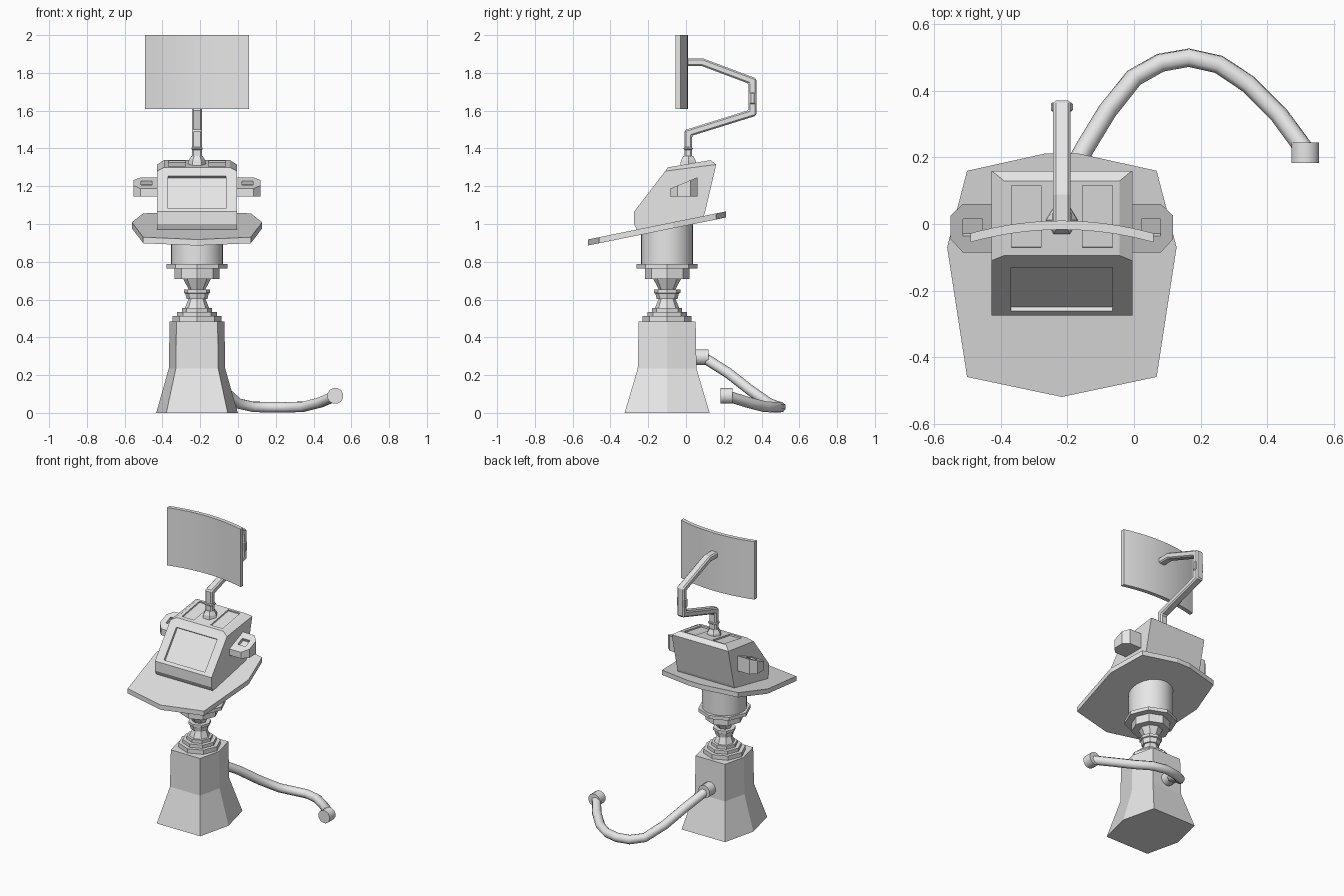
import bpy, bmesh, math
from mathutils import Vector, Matrix

if "Cube" in bpy.data.objects:
    bpy.data.objects.remove(bpy.data.objects["Cube"])

grey = bpy.data.materials.new("light_grey")
grey.use_nodes = True
grey.diffuse_color = (0.8, 0.8, 0.8, 1)
grey.node_tree.nodes["Principled BSDF"].inputs["Base Color"].default_value = (0.8, 0.8, 0.8, 1)

CX, CY = -0.217, -0.1          # axis of the column


def activate(ob):
    bpy.ops.object.select_all(action='DESELECT')
    ob.select_set(True)
    bpy.context.view_layer.objects.active = ob


def loft(name, rings, smooth=False, bevel=0):
    """Solid skinned through rings with equal point counts, capped at both ends."""
    bm = bmesh.new()
    vs = [[bm.verts.new(p) for p in ring] for ring in rings]
    n = len(vs[0])
    for a, b in zip(vs, vs[1:]):
        for i in range(n):
            j = (i + 1) % n
            bm.faces.new((a[i], a[j], b[j], b[i]))
    bm.faces.new(vs[0][::-1])
    bm.faces.new(vs[-1])
    bmesh.ops.recalc_face_normals(bm, faces=bm.faces)
    me = bpy.data.meshes.new(name)
    bm.to_mesh(me)
    bm.free()
    me.materials.append(grey)
    ob = bpy.data.objects.new(name, me)
    bpy.context.collection.objects.link(ob)
    if bevel:
        mod = ob.modifiers.new("bevel", 'BEVEL')
        mod.width, mod.segments = bevel, 1
    if smooth:
        activate(ob)
        bpy.ops.object.shade_smooth_by_angle(angle=math.radians(35))
    return ob


def prism_x(name, yz, x0, x1, bevel=0):
    return loft(name, [[(x, y, z) for y, z in yz] for x in (x0, x1)], bevel=bevel)


def turned(name, profile, sides, smooth=False):
    """Stack of (radius, height) rings round the column axis."""
    ang = [2 * math.pi * i / sides for i in range(sides)]
    return loft(name, [[(CX + r * math.cos(a), CY + r * math.sin(a), z) for a in ang]
                       for r, z in profile], smooth)


def cut(ob, centre, size, tilt):
    """Sink a box-shaped recess, tilted about x, into an object."""
    bm = bmesh.new()
    bmesh.ops.create_cube(bm, size=1, matrix=Matrix.Translation(centre)
                          @ Matrix.Rotation(tilt, 4, 'X') @ Matrix.Diagonal((*size, 1)))
    me = bpy.data.meshes.new("cutter")
    bm.to_mesh(me)
    bm.free()
    me.materials.append(grey)
    cutter = bpy.data.objects.new("cutter", me)
    cutter.hide_render = True
    bpy.context.collection.objects.link(cutter)
    mod = ob.modifiers.new("recess", 'BOOLEAN')
    mod.operation, mod.solver, mod.object = 'DIFFERENCE', 'EXACT', cutter
    activate(ob)
    bpy.ops.object.modifier_apply(modifier=mod.name)
    bpy.data.objects.remove(cutter)


# Six-sided pedestal, flared at the foot
hexagon = [(-.109, -.151), (.109, -.151), (.145, 0), (.109, .151), (-.109, .151), (-.145, 0)]
loft("pedestal", [[(CX + x * s, CY + y * s, z) for x, y in hexagon]
                  for s, z in ((1.49, 0), (1.03, .235), (1, .483))])

# Stepped rings, neck and swivel collar
for i, (r, z0, z1) in enumerate(((.13, .48, .512), (.105, .51, .534), (.08, .53, .555))):
    turned(f"base_ring_{i + 1}", [(r, z0), (r, z1)], 8)
turned("neck", [(.066, .55), (.042, .61), (.042, .65), (.075, .712)], 8)
turned("neck_collar", [(.055, .602), (.062, .632), (.07, .635), (.07, .652)], 8)
turned("lower_hub", [(.118, .71), (.118, .768)], 8)
turned("hub_flange", [(.162, .765), (.162, .788)], 8)
turned("upper_hub", [(.137, .785), (.137, 1.0)], 32, smooth=True)

# Sloping tray
half = [(0, -.52), (.285, -.46), (.345, -.07), (.285, .16), (.05, .212)]
outline = half + [(-x, y) for x, y in half[:0:-1]]
loft("tray", [[(CX + x, y, 1.0235 + .203 * y - t) for x, y in outline] for t in (.032, 0)])

# Console body with a recessed display
body = prism_x("console_body", [(-.275, 1.065), (-.275, 1.0), (-.255, .96), (.09, 1.03),
                                (.1, 1.06), (.16, 1.315), (-.11, 1.28)], -.428, -.005)
slope = math.atan2(.215, .165)
cut(body, (CX, -.196, 1.168), (.305, .216, .03), slope)

# Console lid with two shallow slots
def rect(x, y0, z0, y1, z1):
    return [(CX - x, y0, z0), (CX + x, y0, z0), (CX + x, y1, z1), (CX - x, y1, z1)]

lid = loft("console_lid", [rect(.211, -.11, 1.28, .16, 1.315),
                           rect(.174, -.095, 1.3, .13, 1.338)])
lid_tilt = math.atan2(.038, .225)
for side in (-1, 1):
    cut(lid, (CX + side * .107, .022, 1.325), (.09, .19, .03), lid_tilt)

# Side handles: wedges with a square well in the top
grip = [(.18, -.085), (.298, -.085), (.335, -.045), (.335, .025), (.298, .06), (.18, .06)]
for side, name in ((-1, "right_handle"), (1, "left_handle")):
    handle = loft(name, [[(CX + side * x, y, 1.145) for x, y in grip],
                         [(CX + side * x, y, 1.222 + .414 * y) for x, y in grip]])
    cut(handle, (CX + side * .268, -.012, 1.222), (.058, .055, .05), math.atan(.414))

# Jointed monitor arm: a mitred strip of constant width
path = [Vector(p) for p in ((.012, 1.31), (.012, 1.482), (.352, 1.588),
                            (.352, 1.757), (.085, 1.857), (-.005, 1.857))]
left, right = [], []
for i, p in enumerate(path):
    a = (p - path[max(i - 1, 0)]).normalized() if i else (path[1] - p).normalized()
    b = (path[i + 1] - p).normalized() if i < len(path) - 1 else a
    na, nb = Vector((-a.y, a.x)), Vector((-b.y, b.x))
    mitre = (na + nb).normalized()
    off = mitre * (.02 / mitre.dot(na))
    left.append(p + off)
    right.append(p - off)
prism_x("monitor_arm", left + right[::-1], CX - .026, CX + .026, bevel=.008)


def block(name, y, z, hx, hy, hz):
    prism_x(name, [(y - hy, z - hz), (y + hy, z - hz), (y + hy, z + hz), (y - hy, z + hz)],
            CX - hx, CX + hx, bevel=.005)

block("arm_clamp", .012, 1.4, .03, .024, .008)
block("arm_elbow_pin", .352, 1.665, .033, .014, .03)
ang = [math.pi * i / 3 for i in range(6)]
loft("arm_foot", [[(CX + r * math.cos(a), .012 + r * math.sin(a), z) for a in ang]
                  for r, z in ((.05, 1.305), (.045, 1.335), (.03, 1.36))])

# Curved monitor, hollow towards the front
xs = [-.275 + .55 * i / 16 for i in range(17)]
section = [(x, .01 - .5 * x * x) for x in xs] + [(x, -.017 - .5 * x * x) for x in xs[::-1]]
loft("monitor", [[(CX + x, y, z) for x, y in section] for z in (1.61, 2.0)], smooth=True)

# Hose trailing from the back of the pedestal
curve = bpy.data.curves.new("hose", 'CURVE')
curve.dimensions = '3D'
curve.bevel_depth, curve.bevel_resolution = .029, 2
curve.use_fill_caps = True
pts = [(-.22, .09, .295), (-.15, .225, .21), (-.08, .34, .12), (0, .44, .05), (.08, .485, .032),
       (.165, .5, .03), (.255, .48, .03), (.345, .42, .032), (.435, .33, .055), (.512, .225, .088)]
spline = curve.splines.new('POLY')
spline.points.add(len(pts) - 1)
for sp, p in zip(spline.points, pts):
    sp.co = (*p, 1)
curve.materials.append(grey)
bpy.context.collection.objects.link(bpy.data.objects.new("hose", curve))

# Round fittings at both hose ends
ang = [math.pi * (i + .5) / 6 for i in range(12)]
for name, x, z, y0, y1 in (("hose_socket", -.217, .295, .04, .118),
                           ("hose_nozzle", .515, .09, .183, .245)):
    loft(name, [[(x + .043 * math.cos(a), y, z + .043 * math.sin(a)) for a in ang]
                for y in (y0, y1)], smooth=True)
